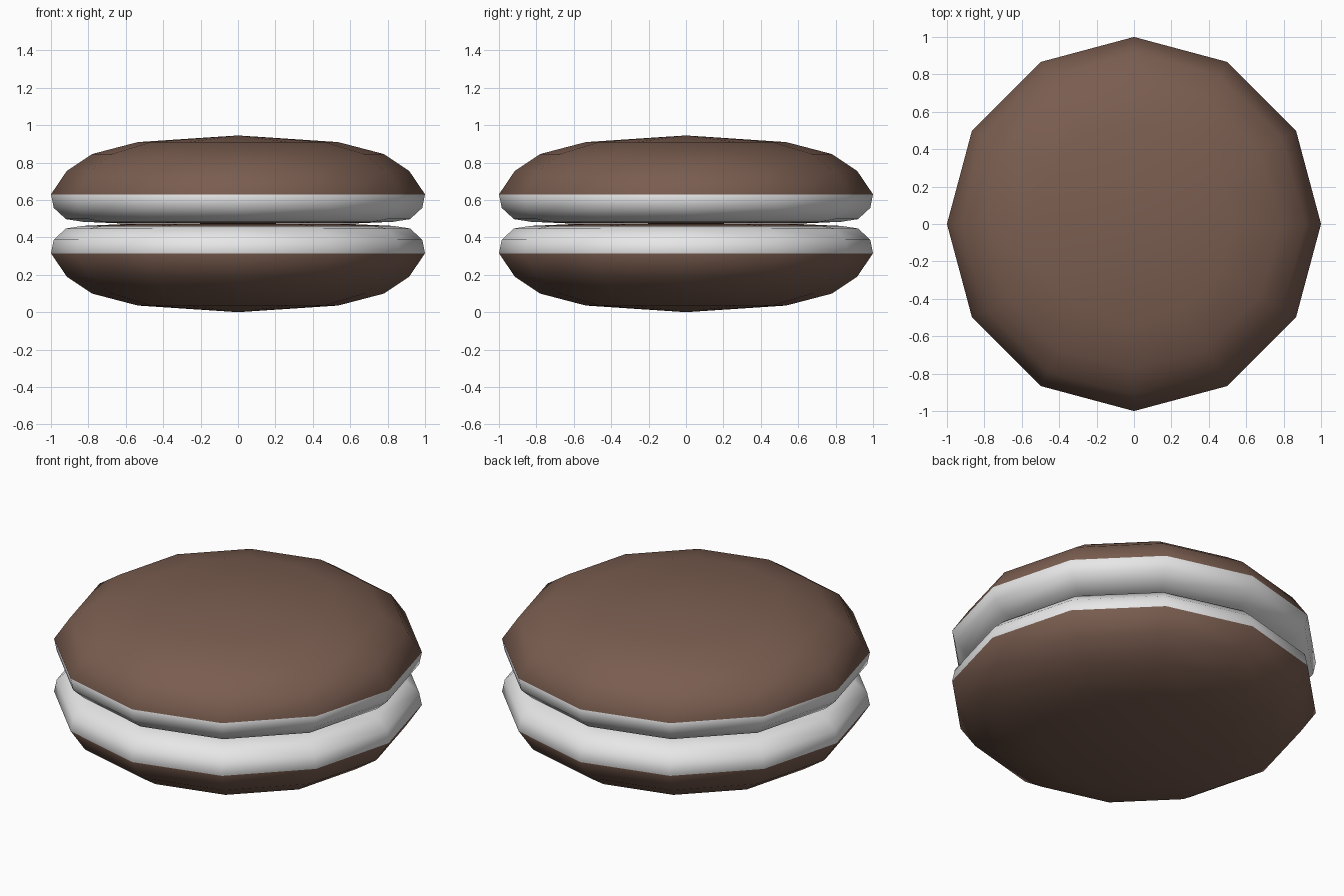
import bpy, bmesh, math

if "Cube" in bpy.data.objects:
    bpy.data.objects.remove(bpy.data.objects["Cube"])

SIDES = 12
MID = 0.4725          # height of the seam between the two halves


def material(name, rgb):
    m = bpy.data.materials.new(name)
    m.diffuse_color = (*rgb, 1)
    m.use_nodes = True
    m.node_tree.nodes["Principled BSDF"].inputs["Base Color"].default_value = m.diffuse_color
    return m


brown = material("chocolate brown", (0.195, 0.11, 0.08))
white = material("cream white", (0.8, 0.8, 0.8))

# radius, height above seam, running from the seam out and over the dome
PROFILE = [(0.0, 0.0), (0.6, 0.001), (0.83, 0.011), (0.92, 0.025), (0.985, 0.085),
           (1.0, 0.1575), (0.915, 0.283), (0.78, 0.373), (0.535, 0.437), (0.0, 0.4725)]
CREAM = range(2, 5)   # profile segments coloured as cream


def half(name, sign):
    bm = bmesh.new()
    rings = []
    for r, h in PROFILE:
        z = MID + sign * h
        n = SIDES if r else 1
        rings.append([bm.verts.new((r * math.cos(2 * math.pi * i / SIDES),
                                    r * math.sin(2 * math.pi * i / SIDES), z))
                      for i in range(n)])
    for s, (a, b) in enumerate(zip(rings, rings[1:])):
        for i in range(SIDES):
            j = (i + 1) % SIDES
            if len(a) == 1:
                vs = (a[0], b[j], b[i])
            elif len(b) == 1:
                vs = (a[i], a[j], b[0])
            else:
                vs = (a[i], a[j], b[j], b[i])
            f = bm.faces.new(vs)
            f.smooth = True
            f.material_index = 1 if s in CREAM else 0
    bmesh.ops.recalc_face_normals(bm, faces=bm.faces)
    me = bpy.data.meshes.new(name)
    bm.to_mesh(me)
    bm.free()
    me.materials.append(brown)
    me.materials.append(white)
    bpy.context.collection.objects.link(bpy.data.objects.new(name, me))


# two mirrored cookie halves meeting at the seam
half("upper_cookie", 1)
half("lower_cookie", -1)
